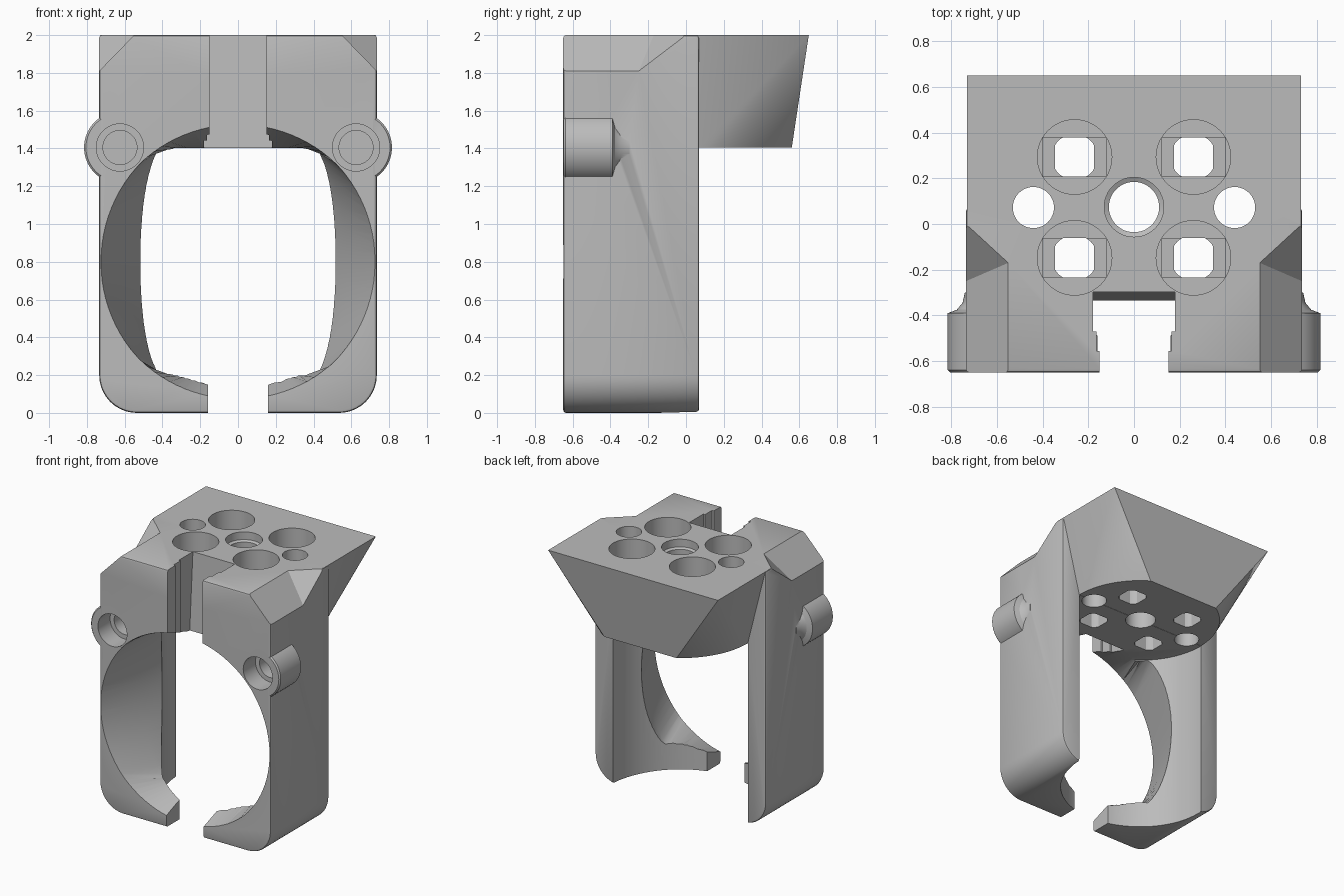
import bpy, bmesh
from math import sin, cos, pi, sqrt
from mathutils import Vector

cube = bpy.data.objects.get("Cube")
if cube:
    bpy.data.objects.remove(cube, do_unlink=True)

grey = bpy.data.materials.new("plain_grey")
grey.use_nodes = True
COLOUR = (0.5, 0.5, 0.5, 1)
grey.diffuse_color = COLOUR
for node in grey.node_tree.nodes:
    if node.type == 'BSDF_PRINCIPLED':
        node.inputs["Base Color"].default_value = COLOUR

SIDE, FRONT, BACK = 0.735, -0.65, 0.07   # main body limits
UNDER = 1.403                            # underside of the top plate
BORE = 0.58                              # upright bore between the arms


def add(name, bm):
    bmesh.ops.recalc_face_normals(bm, faces=bm.faces)
    mesh = bpy.data.meshes.new(name)
    bm.to_mesh(mesh)
    bm.free()
    obj = bpy.data.objects.new(name, mesh)
    bpy.context.collection.objects.link(obj)
    mesh.materials.append(grey)
    return obj


def loft(name, rings):
    """Skin a list of equal-length closed rings and cap both ends."""
    bm = bmesh.new()
    rows = [[bm.verts.new(p) for p in ring] for ring in rings]
    n = len(rows[0])
    for a, b in zip(rows, rows[1:]):
        for i in range(n):
            j = (i + 1) % n
            bm.faces.new((a[i], a[j], b[j], b[i]))
    bm.faces.new(rows[0])
    bm.faces.new(rows[-1])
    return add(name, bm)


def hull(name, points):
    bm = bmesh.new()
    for p in points:
        bm.verts.new(p)
    res = bmesh.ops.convex_hull(bm, input=bm.verts[:])
    junk = set(res["geom_interior"]) | set(res["geom_unused"])
    bmesh.ops.delete(bm, geom=[v for v in junk if isinstance(v, bmesh.types.BMVert)],
                     context='VERTS')
    return add(name, bm)


def box(name, x0, x1, y0, y1, z0, z1):
    return hull(name, [(x, y, z) for x in (x0, x1) for y in (y0, y1) for z in (z0, z1)])


def lathe(name, cx, c2, profile, axis='z', n=64, clip=9):
    """Round part from (radius, position) pairs along z or y; clip flattens its sides."""
    rings = []
    for r, t in profile:
        ring = []
        for i in range(n):
            a = 2 * pi * i / n
            u = cx + max(-clip, min(clip, r * cos(a)))
            v = c2 + max(-clip, min(clip, r * sin(a)))
            ring.append((u, v, t) if axis == 'z' else (u, t, v))
        rings.append(ring)
    return loft(name, rings)


def bake(obj):
    deps = bpy.context.evaluated_depsgraph_get()
    mesh = bpy.data.meshes.new_from_object(obj.evaluated_get(deps))
    obj.modifiers.clear()
    obj.data = mesh


def combine(obj, tool, operation):
    mod = obj.modifiers.new("join", 'BOOLEAN')
    mod.operation, mod.solver, mod.object = operation, 'EXACT', tool
    bake(obj)
    bpy.data.objects.remove(tool, do_unlink=True)


# Main block with rounded bottom corners and softened edges
R = 0.2
right = [(SIDE - R + R * sin(a), R - R * cos(a)) for a in [pi / 2 * i / 10 for i in range(11)]]
right.append((SIDE, 2.0))
outline = right + [(-x, z) for x, z in reversed(right)]
body = loft("clamp_bracket", [[(x, y, z) for x, z in outline] for y in (FRONT, BACK)])
bev = body.modifiers.new("soft", 'BEVEL')
bev.width, bev.segments, bev.limit_method, bev.angle_limit = 0.015, 2, 'ANGLE', 1.0
bake(body)

# Rear overhang: square top blending to a truncated disc below
points = [(s * 0.73, y, 2.0) for s in (-1, 1) for y in (0.0, 0.65)]
points += [(s * 0.57, 0.0, UNDER + 0.002) for s in (-1, 1)]
half = sqrt(BORE ** 2 - 0.49 ** 2)
points += [(s * half, 0.56, UNDER + 0.002) for s in (-1, 1)]
for i in range(49):
    a = pi * i / 48
    if BACK + BORE * sin(a) < 0.56:
        points.append((BORE * cos(a), BACK + BORE * sin(a), UNDER + 0.002))
combine(body, hull("overhang", points), 'UNION')

# Side bosses with a run-out at the rear
for s in (-1, 1):
    boss = lathe("boss", s * 0.625, 1.405,
                 [(0.18, -0.649), (0.19, -0.639), (0.19, -0.39), (0.15, -0.375),
                  (0.125, -0.345), (0.115, -0.3)], 'y')
    combine(body, boss, 'UNION')

# Flared front opening
rings = []
for y, a, b, limit in ((-0.67, 0.735, 0.735, 0.735), (-0.34, 0.585, 0.87, 0.6),
                       (0.0, 0.43, 1.0, 0.6)):
    ring = []
    for i in range(96):
        t = 2 * pi * i / 96
        ring.append((a * cos(t), y, 0.8 + max(-limit, min(limit, b * sin(t)))))
    rings.append(ring)
combine(body, loft("opening", rings), 'DIFFERENCE')

# Upright bore and lower gap between the arms
combine(body, lathe("bore", 0, BACK, [(BORE, -0.1), (BORE, UNDER)], n=96), 'DIFFERENCE')
combine(body, box("lower_gap", -0.16, 0.16, -0.8, 0, -0.1, 0.7), 'DIFFERENCE')

# Stepped upper slot with a sloping rear wall
for w, y in ((0.15, -0.4), (0.165, -0.41)):
    y0 = -0.8 if w == 0.15 else -0.555
    combine(body, box("slot", -w, w, y0, y, 1.25, 2.1), 'DIFFERENCE')
rear = hull("slot_rear", [(x, y, z) for x in (-0.18, 0.18)
                          for y, z in ((-0.47, 1.25), (-0.47, 2.1), (-0.345, 1.25), (-0.29, 2.1))])
combine(body, rear, 'DIFFERENCE')

# Chamfered front top corners with angled ends
for s in (-1, 1):
    p1, p2, p3 = Vector((0.735, -0.25, 1.81)), Vector((0.55, -0.17, 2)), Vector((0.735, 0, 2))
    d = (p1 - p2) / 2
    ends = [p1 + d, p2 - d, 2 * p3 - (p1 + p2) / 2]
    pts = [(s * p.x, y, p.z) for p in ends for y in (p.y, -0.8)]
    combine(body, hull("chamfer", pts), 'DIFFERENCE')

# Blind boss holes and plain side holes
for s in (-1, 1):
    for r, y in ((0.125, -0.5), (0.09, -0.3)):
        combine(body, lathe("boss_hole", s * 0.625, 1.405, [(r, -0.8), (r, y)], 'y', 48),
                'DIFFERENCE')
    combine(body, lathe("side_hole", s * 0.44, 0.072, [(0.09, 1.2), (0.09, 2.1)], n=48),
            'DIFFERENCE')

# Centre hole with a tapered mouth
combine(body, lathe("centre_hole", 0, 0.074,
                    [(0.11, 1.2), (0.11, 1.93), (0.13, 1.94), (0.13, 2.1)], n=48), 'DIFFERENCE')

# Counterbored bolt holes
for x in (-0.26, 0.26):
    for y in (-0.148, 0.293):
        combine(body, lathe("counterbore", x, y, [(0.163, 1.58), (0.163, 2.1)], n=48), 'DIFFERENCE')
        combine(body, box("bridge", x - 0.139, x + 0.139, y - 0.085, y + 0.085, 1.55, 1.7),
                'DIFFERENCE')
        combine(body, lathe("bolt_hole", x, y, [(0.1, 1.2), (0.1, 1.7)], n=48, clip=0.086),
                'DIFFERENCE')

# Smooth shading with sharp edges kept
bpy.ops.object.select_all(action='DESELECT')
body.select_set(True)
bpy.context.view_layer.objects.active = body
bpy.ops.object.shade_smooth_by_angle(angle=0.5)
